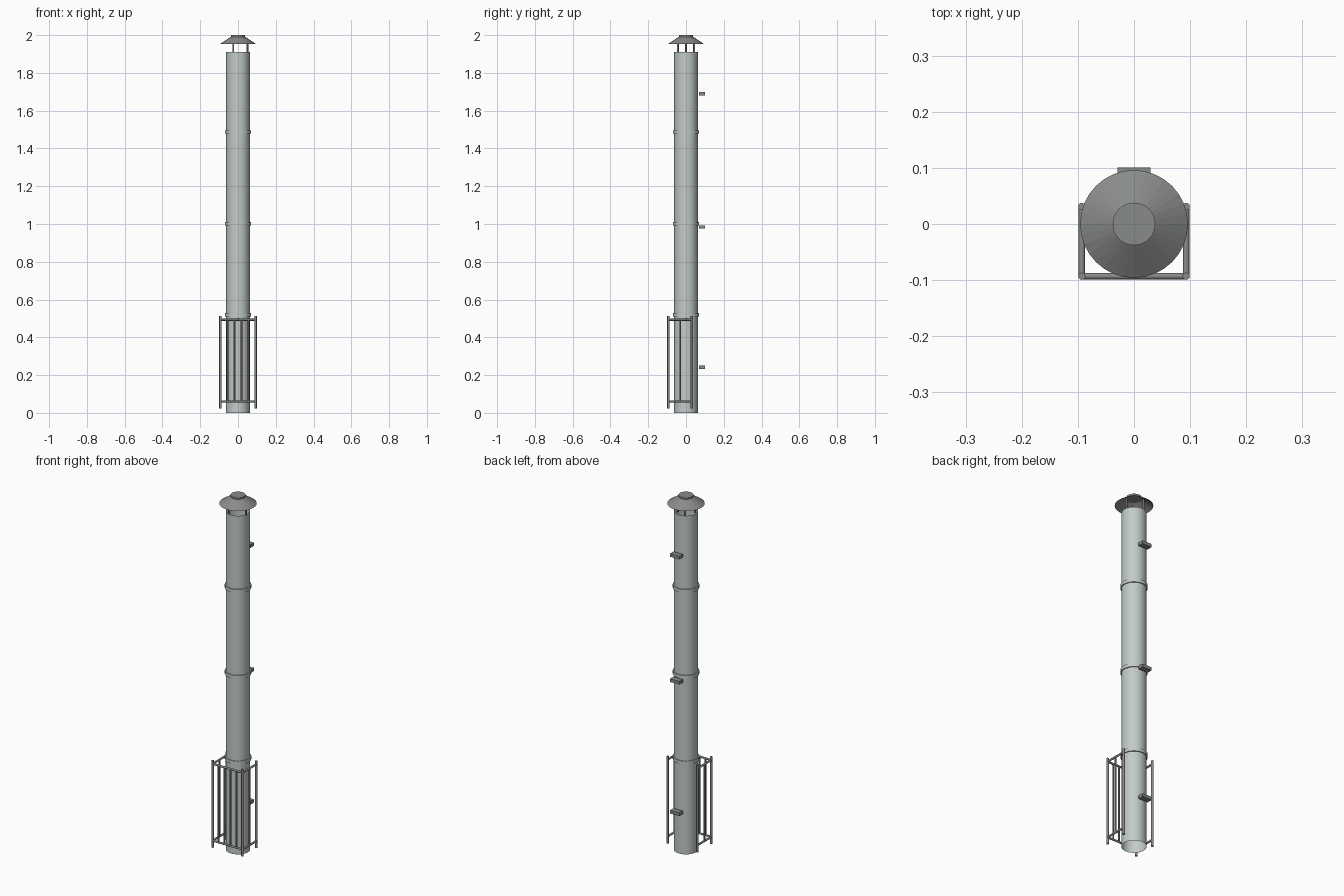
import bpy, bmesh, math
from mathutils import Vector

if "Cube" in bpy.data.objects:
    bpy.data.objects.remove(bpy.data.objects["Cube"])


def material(name, color):
    m = bpy.data.materials.new(name)
    m.diffuse_color = (*color, 1)
    m.use_nodes = True
    m.node_tree.nodes["Principled BSDF"].inputs["Base Color"].default_value = m.diffuse_color
    return m


STEEL = material("pale_steel", (0.54, 0.60, 0.58))
DARK = material("dark_steel", (0.25, 0.26, 0.25))


def add_object(name, bm, mat):
    bmesh.ops.recalc_face_normals(bm, faces=bm.faces)
    me = bpy.data.meshes.new(name)
    bm.to_mesh(me)
    bm.free()
    me.materials.append(mat)
    ob = bpy.data.objects.new(name, me)
    bpy.context.collection.objects.link(ob)
    return ob


def lathe(name, profile, mat, n=32, closed=False):
    """Revolve (radius, z) points around the z axis."""
    bm = bmesh.new()
    rings = [[bm.verts.new((r * math.cos(2 * math.pi * i / n),
                            r * math.sin(2 * math.pi * i / n), z))
              for i in range(n)] for r, z in profile]
    pairs = list(zip(rings, rings[1:]))
    if closed:
        pairs.append((rings[-1], rings[0]))
    for a, b in pairs:
        for i in range(n):
            j = (i + 1) % n
            bm.faces.new((a[i], a[j], b[j], b[i]))
    return add_object(name, bm, mat)


def rod(name, a, b, r, n=12):
    """Capped round bar between two points."""
    a, b = Vector(a), Vector(b)
    d = b - a
    bm = bmesh.new()
    bmesh.ops.create_cone(bm, cap_ends=True, segments=n, radius1=r, radius2=r, depth=d.length)
    m = d.to_track_quat('Z', 'Y').to_matrix().to_4x4()
    m.translation = (a + b) / 2
    bmesh.ops.transform(bm, matrix=m, verts=bm.verts)
    return add_object(name, bm, DARK)


def box(name, lo, hi):
    lo, hi = Vector(lo), Vector(hi)
    bm = bmesh.new()
    bmesh.ops.create_cube(bm, size=1)
    bmesh.ops.scale(bm, vec=hi - lo, verts=bm.verts)
    bmesh.ops.translate(bm, vec=(lo + hi) / 2, verts=bm.verts)
    return add_object(name, bm, DARK)


# Open flue pipe
lathe("flue_pipe", [(0.0625, 0), (0.0625, 1.91)], STEEL)

# Joint bands
for k, z in enumerate((0.519, 1.002, 1.487)):
    lathe(f"joint_band_{k}", [(0.062, z - 0.009), (0.068, z - 0.009),
                              (0.068, z + 0.009), (0.062, z + 0.009)], STEEL, closed=True)

# Rain cap: sloped shell and flat lid
lathe("rain_cap", [(0.096, 1.952), (0.038, 1.991)], DARK)
rod("cap_lid", (0, 0, 1.990), (0, 0, 2.0), 0.038, 32)

# Cap supports
for k in range(3):
    t = 2 * math.pi * k / 3
    x, y = 0.05 * math.cos(t), 0.05 * math.sin(t)
    rod(f"cap_support_{k}", (x, y, 1.89), (x, y, 1.978), 0.005)

# Rear wall brackets
for k, z in enumerate((0.242, 0.984, 1.69)):
    box(f"wall_bracket_{k}", (-0.029, 0.07, z - 0.009), (0.029, 0.101, z + 0.009))

# Guard cage around the base
E, BACK, LOW, HIGH = 0.093, 0.031, 0.06, 0.493
for s, side in ((-1, "left"), (1, "right")):
    x = s * E
    rod(f"guard_post_front_{side}", (x, -E, 0.022), (x, -E, 0.512), 0.0065)
    rod(f"guard_post_back_{side}", (x, BACK, 0.022), (x, BACK, 0.512), 0.0065)
    rod(f"guard_bar_{side}", (x, (BACK - E) / 2, LOW), (x, (BACK - E) / 2, HIGH), 0.0045)
    for z, lv in ((LOW, "low"), (HIGH, "high")):
        rod(f"guard_rail_{side}_{lv}", (x, -E, z), (x, BACK, z), 0.0055)
for z, lv in ((LOW, "low"), (HIGH, "high")):
    rod(f"guard_rail_front_{lv}", (-E, -E, z), (E, -E, z), 0.0055)
for k in range(1, 5):
    x = -E + 2 * E * k / 5
    rod(f"guard_bar_front_{k}", (x, -E, LOW), (x, -E, HIGH), 0.0045)

# Smooth round surfaces, sharp rims
for ob in bpy.data.objects:
    if not ob.name.startswith(("wall_bracket", "rain_cap")):
        bpy.ops.object.select_all(action='DESELECT')
        ob.select_set(True)
        bpy.context.view_layer.objects.active = ob
        bpy.ops.object.shade_smooth_by_angle(angle=math.radians(35))
